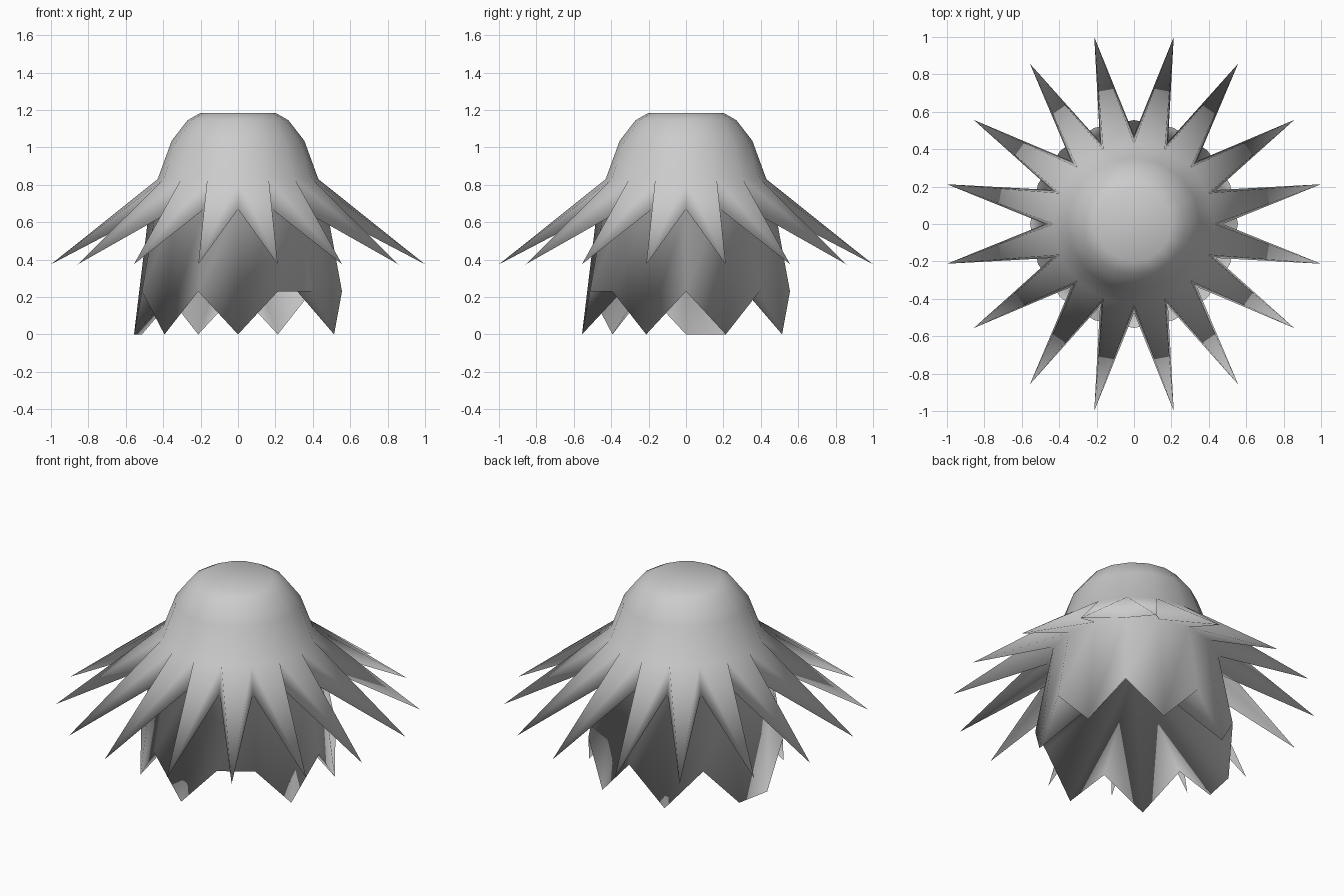
import bpy, bmesh
from math import sin, cos, radians

if "Cube" in bpy.data.objects:
    bpy.data.objects.remove(bpy.data.objects["Cube"])

N = 16
STEP = 360 / N


def polar(r, deg, z):
    return (r * cos(radians(deg)), r * sin(radians(deg)), z)


def ring(bm, r, z):
    return [bm.verts.new(polar(r, k * STEP, z)) for k in range(N)]


def bridge(bm, low, high):
    for k in range(N):
        j = (k + 1) % N
        bm.faces.new((low[k], low[j], high[j], high[k]))


bm = bmesh.new()

# Domed cap with a flat top
rings = [ring(bm, r, z) for r, z in
         [(0.43, 0.83), (0.355, 1.035), (0.27, 1.145), (0.2, 1.185)]]
for low, high in zip(rings, rings[1:]):
    bridge(bm, low, high)
bm.faces.new(rings[-1])

# Tapering spikes around the cap: top, two side walls and underside
upper = rings[0]
lower = ring(bm, 0.475, 0.67)
for k in range(N):
    j = (k + 1) % N
    deg = (k + 0.5) * STEP + (0.75 if k % 2 == 0 else -0.75)
    tip = bm.verts.new(polar(1.022, deg, 0.375))
    bm.faces.new((upper[k], tip, upper[j]))
    bm.faces.new((upper[k], lower[k], tip))
    bm.faces.new((upper[j], tip, lower[j]))
    bm.faces.new((lower[k], lower[j], tip))

# Skirt below with an uneven toothed hem
teeth = {1, 3, 5, 7, 8, 10, 12, 15}
hem = [bm.verts.new(polar(0.556, k * STEP, 0 if k in teeth else 0.23))
       for k in range(N)]
bridge(bm, hem, lower)

# Hollow inside: a cone rising from the hem
apex = bm.verts.new((0, 0, 0.6))
for k in range(N):
    bm.faces.new((hem[(k + 1) % N], hem[k], apex))

# One smooth-shaded body
for f in bm.faces:
    f.smooth = True
me = bpy.data.meshes.new("spiked_body")
bm.to_mesh(me)
bm.free()
body = bpy.data.objects.new("spiked_body", me)
bpy.context.collection.objects.link(body)
